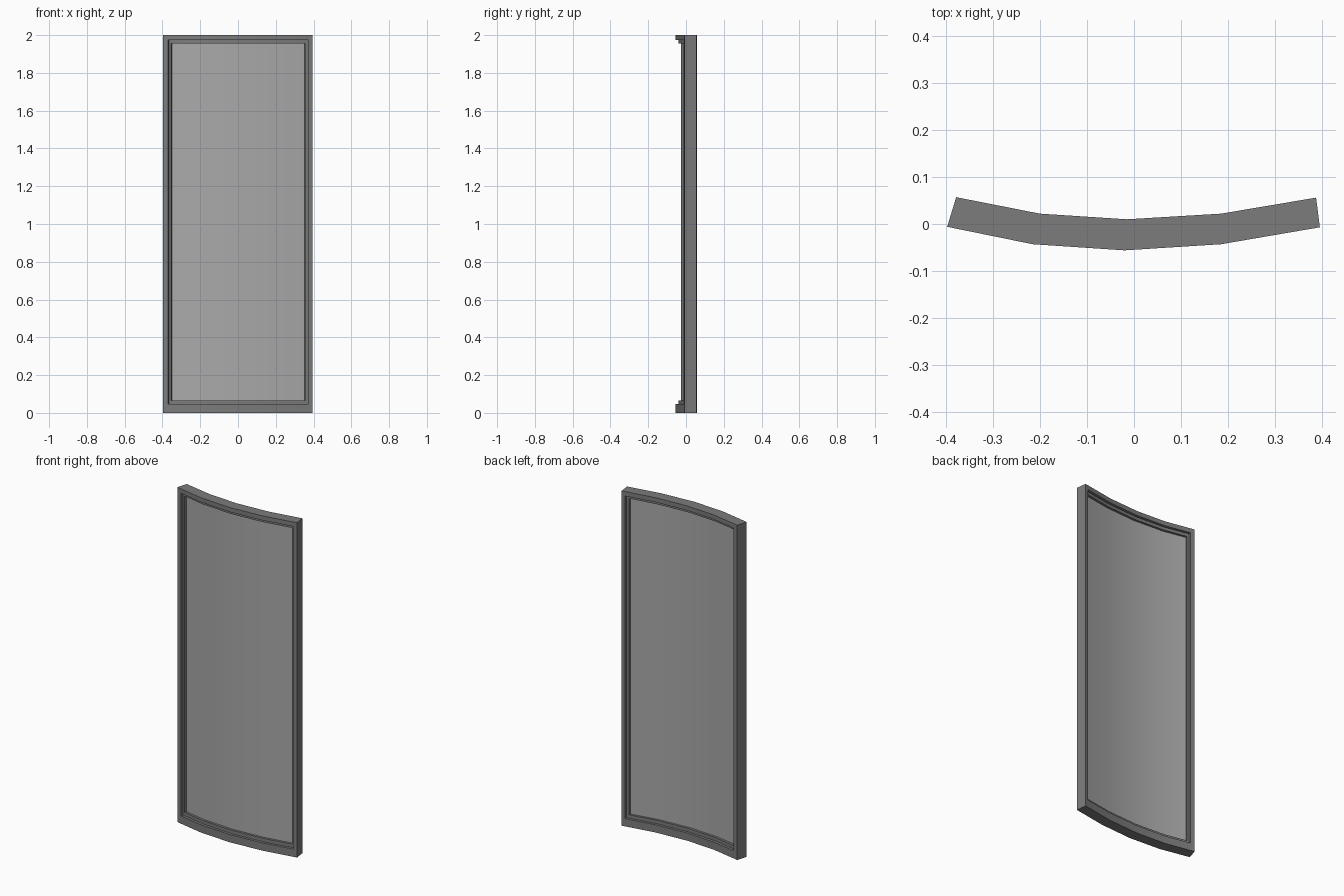
import bpy
import bmesh

cube = bpy.data.objects.get("Cube")
if cube:
    bpy.data.objects.remove(cube, do_unlink=True)

# Plan of the curved window: outer and inner face points at each station
FRONT = [(-0.397, -0.006), (-0.215, -0.043), (-0.02, -0.056), (0.185, -0.043), (0.395, -0.007)]
BACK = [(-0.378, 0.057), (-0.2, 0.022), (-0.015, 0.01), (0.185, 0.022), (0.387, 0.056)]


def material(name, value):
    mat = bpy.data.materials.new(name)
    mat.use_nodes = True
    colour = (value, value, value, 1)
    mat.diffuse_color = colour
    mat.node_tree.nodes["Principled BSDF"].inputs["Base Color"].default_value = colour
    return mat


def along(points, u):
    i = min(int(u), len(points) - 2)
    f = u - i
    return [a + (b - a) * f for a, b in zip(points[i], points[i + 1])]


def bend(co):
    """Map (station, depth fraction, height) onto the curved plan."""
    u, t, z = co
    f, b = along(FRONT, u), along(BACK, u)
    return (f[0] + (b[0] - f[0]) * t, f[1] + (b[1] - f[1]) * t, z)


def curved_part(name, outer, depth, mat, hole=None):
    """Curved slab, with an optional rectangular opening."""
    u0, u1, z0, z1 = outer
    us, zs = {u0, 1, 2, 3, u1}, {z0, z1}
    if hole:
        us |= set(hole[:2])
        zs |= set(hole[2:])
    us, zs = sorted(us), sorted(zs)
    bm = bmesh.new()
    grid = [[bm.verts.new((u, depth[0], z)) for z in zs] for u in us]
    for i in range(len(us) - 1):
        for j in range(len(zs) - 1):
            if hole and hole[0] <= us[i] < hole[1] and hole[2] <= zs[j] < hole[3]:
                continue
            bm.faces.new((grid[i][j], grid[i + 1][j], grid[i + 1][j + 1], grid[i][j + 1]))
    result = bmesh.ops.extrude_face_region(bm, geom=bm.faces[:])
    for v in result["geom"]:
        if isinstance(v, bmesh.types.BMVert):
            v.co.y = depth[1]
    for v in bm.verts:
        v.co = bend(v.co)
    bmesh.ops.recalc_face_normals(bm, faces=bm.faces[:])
    mesh = bpy.data.meshes.new(name)
    bm.to_mesh(mesh)
    bm.free()
    mesh.materials.append(mat)
    obj = bpy.data.objects.new(name, mesh)
    bpy.context.collection.objects.link(obj)
    bpy.ops.object.select_all(action="DESELECT")
    obj.select_set(True)
    bpy.context.view_layer.objects.active = obj
    bpy.ops.object.shade_smooth_by_angle(angle=0.6)


frame_grey = material("frame grey", 0.2)
glass_grey = material("glass grey", 0.4)

OPENING = (0.148, 3.9, 0.046, 1.973)
SIGHT = (0.21, 3.815, 0.066, 1.955)

# Outer frame, glazing bead stepped in on both sides, and the pane
curved_part("outer_frame", (0, 4, 0, 2), (0, 1), frame_grey, OPENING)
curved_part("glazing_bead", OPENING, (0.24, 0.76), frame_grey, SIGHT)
curved_part("glass_pane", SIGHT, (0.45, 0.55), glass_grey)
